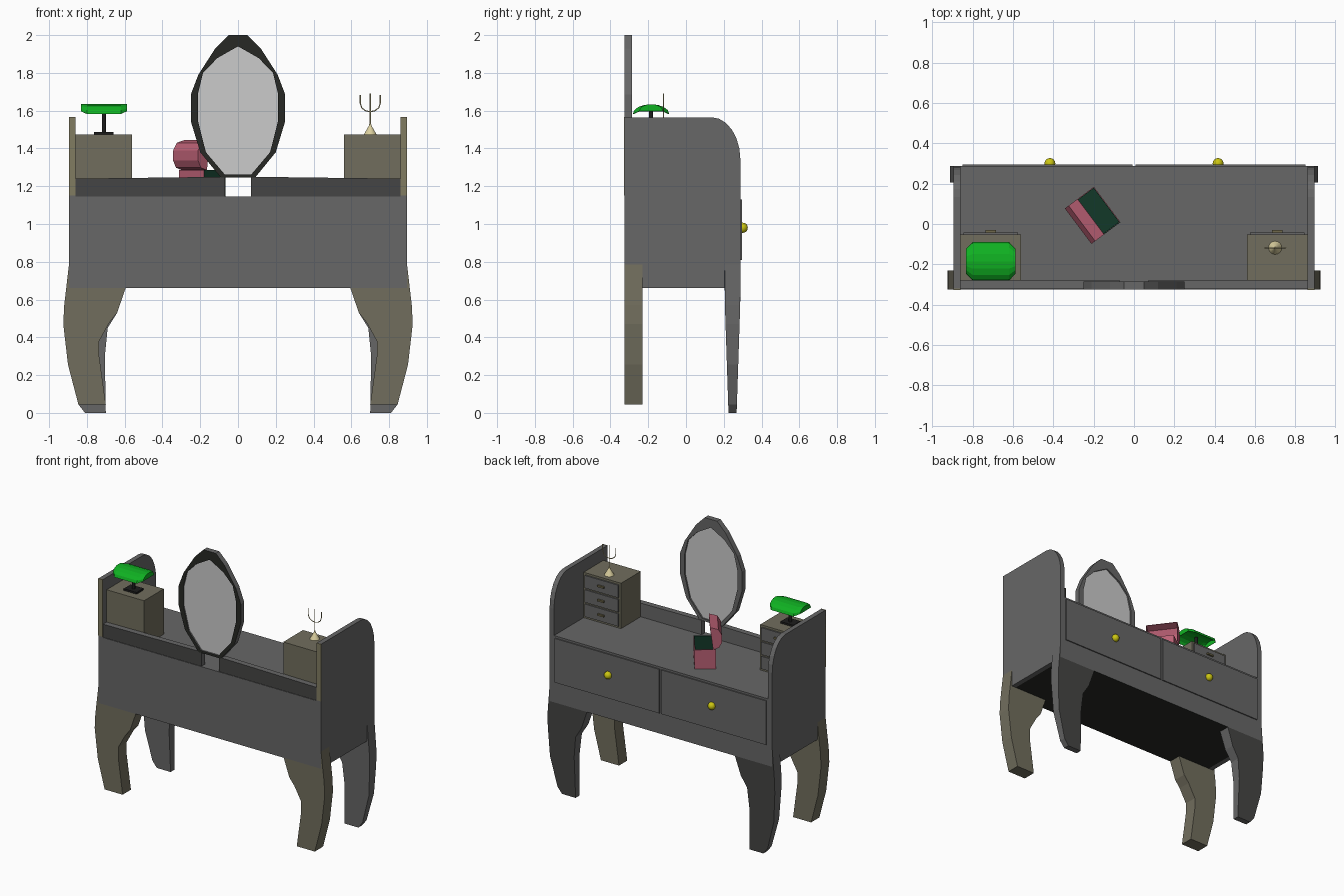
import bpy, bmesh
from math import sin, cos, pi
from mathutils import Vector

if "Cube" in bpy.data.objects:
    bpy.data.objects.remove(bpy.data.objects["Cube"])


def material(name, rgb):
    m = bpy.data.materials.new(name)
    m.diffuse_color = (*rgb, 1)
    m.use_nodes = True
    m.node_tree.nodes["Principled BSDF"].inputs["Base Color"].default_value = m.diffuse_color
    return m


WOOD = material("dark_wood", (0.135, 0.135, 0.135))
WORN = material("worn_wood", (0.165, 0.155, 0.11))
SHADE = material("shaded_wood", (0.06, 0.06, 0.058))
DARK = material("darkest_wood", (0.02, 0.022, 0.018))
EDGE = material("pale_edge", (0.22, 0.2, 0.12))
GLASS = material("mirror_grey", (0.75, 0.75, 0.75))
GOLD = material("gold", (0.6, 0.56, 0.006))
BRASS = material("pale_brass", (0.7, 0.62, 0.34))
DULL = material("dull_brass", (0.16, 0.14, 0.07))
GREEN = material("lamp_green", (0.005, 0.44, 0.016))
BLACK = material("black", (0.012, 0.012, 0.012))
PINK = material("box_pink", (0.5, 0.12, 0.18))
LINING = material("box_lining", (0.006, 0.04, 0.022))


def loft(name, loops, mat, caps=True, cyclic=False, closed=True, thick=0):
    """Skin a list of equal-length point loops."""
    bm = bmesh.new()
    rows = [[bm.verts.new(p) for p in lp] for lp in loops]
    n = len(rows[0])
    for i in range(len(rows) if cyclic else len(rows) - 1):
        a, b = rows[i], rows[(i + 1) % len(rows)]
        for j in range(n if closed else n - 1):
            k = (j + 1) % n
            bm.faces.new((a[j], a[k], b[k], b[j]))
    if caps:
        bm.faces.new(rows[0][::-1])
        bm.faces.new(rows[-1])
    bmesh.ops.recalc_face_normals(bm, faces=bm.faces)
    me = bpy.data.meshes.new(name)
    bm.to_mesh(me)
    bm.free()
    me.materials.append(mat)
    ob = bpy.data.objects.new(name, me)
    bpy.context.collection.objects.link(ob)
    if thick:
        ob.modifiers.new("thickness", 'SOLIDIFY').thickness = thick
    return ob


def prism(name, pts, axis, d0, d1, mat=WOOD):
    put = (lambda p, d: (d, *p)) if axis == 'x' else (lambda p, d: (p[0], d, p[1]))
    return loft(name, [[put(p, d) for p in pts] for d in (d0, d1)], mat)


def box(name, lo, hi, mat=WOOD):
    (x0, y0, z0), (x1, y1, z1) = lo, hi
    return prism(name, [(x0, z0), (x1, z0), (x1, z1), (x0, z1)], 'y', y0, y1, mat)


def repaint(ob, direction, mat):
    """Give the faces that look along a direction another material."""
    ob.data.materials.append(mat)
    for p in ob.data.polygons:
        if p.normal.dot(Vector(direction)) > .7:
            p.material_index = 1


def finish(name, mat):
    ob = bpy.context.object
    ob.name = name
    ob.data.materials.append(mat)
    bpy.ops.object.shade_smooth_by_angle()


def cone(name, loc, r1, r2, h, mat):
    bpy.ops.mesh.primitive_cone_add(vertices=16, radius1=r1, radius2=r2, depth=h, location=loc)
    finish(name, mat)


# Desk body
body = box("desk_body", (-.86, -.325, .66), (.86, .288, 1.145))
repaint(body, (0, 0, -1), DARK)

# Profiles shared by the two sides
side = [(-.325, .66), (.288, .66)] + [
    (.135 + .153 * cos(a * pi / 12), 1.34 + .225 * sin(a * pi / 12)) for a in range(7)] + [(-.325, 1.565)]
back_leg = [(.895, .785), (.92, .57), (.925, .47), (.90, .255), (.845, .045), (.70, .045),
            (.735, .3), (.735, .38), (.68, .48), (.64, .53), (.595, .66), (.895, .66)]
front_leg = [(.895, .785), (.912, .57), (.913, .47), (.90, .255), (.845, .045), (.81, 0), (.70, 0),
             (.705, .3), (.69, .45), (.64, .53), (.595, .66), (.895, .66)]

for s, tag in ((-1, "left"), (1, "right")):
    # Side panel with pale rear edge, legs and back lip
    prism(f"{tag}_side_panel", side, 'x', s * .86, s * .895)
    x0, x1 = sorted((s * .86, s * .895))
    box(f"{tag}_panel_edge", (x0, -.327, 1.15), (x1, -.32, 1.566), EDGE)
    prism(f"{tag}_back_leg", [(s * x, z) for x, z in back_leg], 'y', -.325, -.23, WORN)
    leg = prism(f"{tag}_front_leg", [(s * x, z) for x, z in front_leg], 'y', .2, .3)
    for v in leg.data.vertices:
        t = min(1, v.co.z / .6)
        v.co.y = .268 + .02 * t if v.co.y > .25 else .225 - .02 * t
    repaint(leg, (0, 1, 0), SHADE)
    lip = prism(f"{tag}_back_lip", [(s * .07, 1.145), (s * .86, 1.145), (s * .86, 1.24),
                                    (s * .07, 1.25)], 'y', -.321, -.28)
    repaint(lip, (0, -1, 0), SHADE)

    # Large drawer with knob
    x0, x1 = sorted((s * .008, s * .85))
    box(f"{tag}_drawer", (x0, .28, .81), (x1, .296, 1.13))
    bpy.ops.mesh.primitive_uv_sphere_add(segments=16, ring_count=10, radius=.027,
                                         location=(s * .417, .3, .98))
    finish(f"{tag}_drawer_knob", GOLD)

    # Small cabinet with three drawers
    x0, x1 = sorted((s * .56, s * .86))
    box(f"{tag}_cabinet", (x0, -.28, 1.145), (x1, -.053, 1.475), WORN)
    for i in range(3):
        z = 1.16 + i * .104
        box(f"{tag}_cabinet_drawer_{i}", (x0 + .015, -.06, z), (x1 - .015, -.043, z + .092))
        box(f"{tag}_cabinet_handle_{i}", (s * .71 - .026, -.045, z + .042),
            (s * .71 + .026, -.03, z + .054), DULL)

# Oval mirror: frame ring and glass
outer = [(0, 2), (.05, 2), (.12, 1.93), (.21, 1.79), (.25, 1.685), (.25, 1.545), (.2, 1.38), (.09, 1.245)]
inner = [(0, 1.94), (.04, 1.918), (.11, 1.878), (.185, 1.8), (.212, 1.69), (.212, 1.545), (.17, 1.38),
         (.07, 1.262)]


def full(half):
    return half + [(-x, z) for x, z in half[:0:-1]]


frame = loft("mirror_frame", [[(x, y, z) for x, z in full(h)] for h, y in
                              ((outer, -.325), (inner, -.325), (inner, -.286), (outer, -.286))],
             WOOD, caps=False, cyclic=True)
repaint(frame, (0, -1, 0), DARK)
prism("mirror_glass", full(inner), 'y', -.315, -.297, GLASS)

# Desk lamp: foot, stem and half-barrel shade
LX, LY = -.71, -.185
box("lamp_foot", (LX - .052, LY - .04, 1.475), (LX + .052, LY + .04, 1.488), BLACK)
cone("lamp_stem", (LX, LY, 1.55), .011, .011, .13, BLACK)
shade = []
for dx, w, base in ((-.122, .65, 1.597), (-.09, 1, 1.583), (.09, 1, 1.583), (.122, .65, 1.597)):
    shade.append([(LX + dx, LY + .096 * w * cos(a * pi / 8),
                   base + (1.634 - base) * sin(a * pi / 8)) for a in range(9)])
loft("lamp_shade", shade, GREEN, closed=False, thick=.004)

# Candle holder: cone foot, stem and two curved arms
CX, CY = .7, -.118
cone("candle_foot", (CX, CY, 1.497), .033, .008, .044, BRASS)
cone("candle_knop", (CX, CY, 1.522), .01, .004, .02, BRASS)
paths = {"candle_stem": [(0, 1.51), (0, 1.69)],
         "candle_arms": [(-.053, 1.682), (-.053, 1.64), (-.045, 1.615), (-.025, 1.6), (0, 1.594),
                         (.025, 1.6), (.045, 1.615), (.053, 1.64), (.053, 1.682)]}
for name, pts in paths.items():
    cu = bpy.data.curves.new(name, 'CURVE')
    cu.dimensions = '3D'
    cu.bevel_depth = .003
    cu.bevel_resolution = 1
    cu.use_fill_caps = True
    sp = cu.splines.new('POLY')
    sp.points.add(len(pts) - 1)
    for p, (x, z) in zip(sp.points, pts):
        p.co = (CX + x, CY, z, 1)
    cu.materials.append(BRASS)
    bpy.context.collection.objects.link(bpy.data.objects.new(name, cu))

# Open jewel box: u points to its opening side, v runs along the hinge
H, U, V = Vector((-.2225, .03, 0)), Vector((.8, .6, 0)), Vector((.6, -.8, 0))


def at(u, v, z):
    return H + U * u + V * v + Vector((0, 0, z))


def open_box(name, inset, mat):
    def ring(z):
        u0, u1, v1 = -.03 + inset, .112 - inset, .11 - inset
        return [at(u, v, z) for u, v in ((u0, -v1), (u1, -v1), (u1, v1), (u0, v1))]
    ob = loft(name, [ring(1.145 + inset), ring(1.285 + inset * .3)], mat)
    bm = bmesh.new()
    bm.from_mesh(ob.data)
    top = max(bm.faces, key=lambda f: f.calc_center_median().z)
    bmesh.ops.delete(bm, geom=[top], context='FACES_ONLY')
    bm.to_mesh(ob.data)
    bm.free()
    ob.modifiers.new("thickness", 'SOLIDIFY').thickness = .004
    return ob


repaint(open_box("jewel_box", 0, PINK), V, LINING)
open_box("jewel_box_lining", .003, LINING)
lid = [(-.01, 1.285), (-.05, 1.298), (-.068, 1.335), (-.068, 1.39), (-.045, 1.43), (.01, 1.445)]
loft("jewel_box_lid", [[at(u, v, z) for u, z in lid] for v in (-.11, .11)],
     PINK, closed=False, thick=.005)
